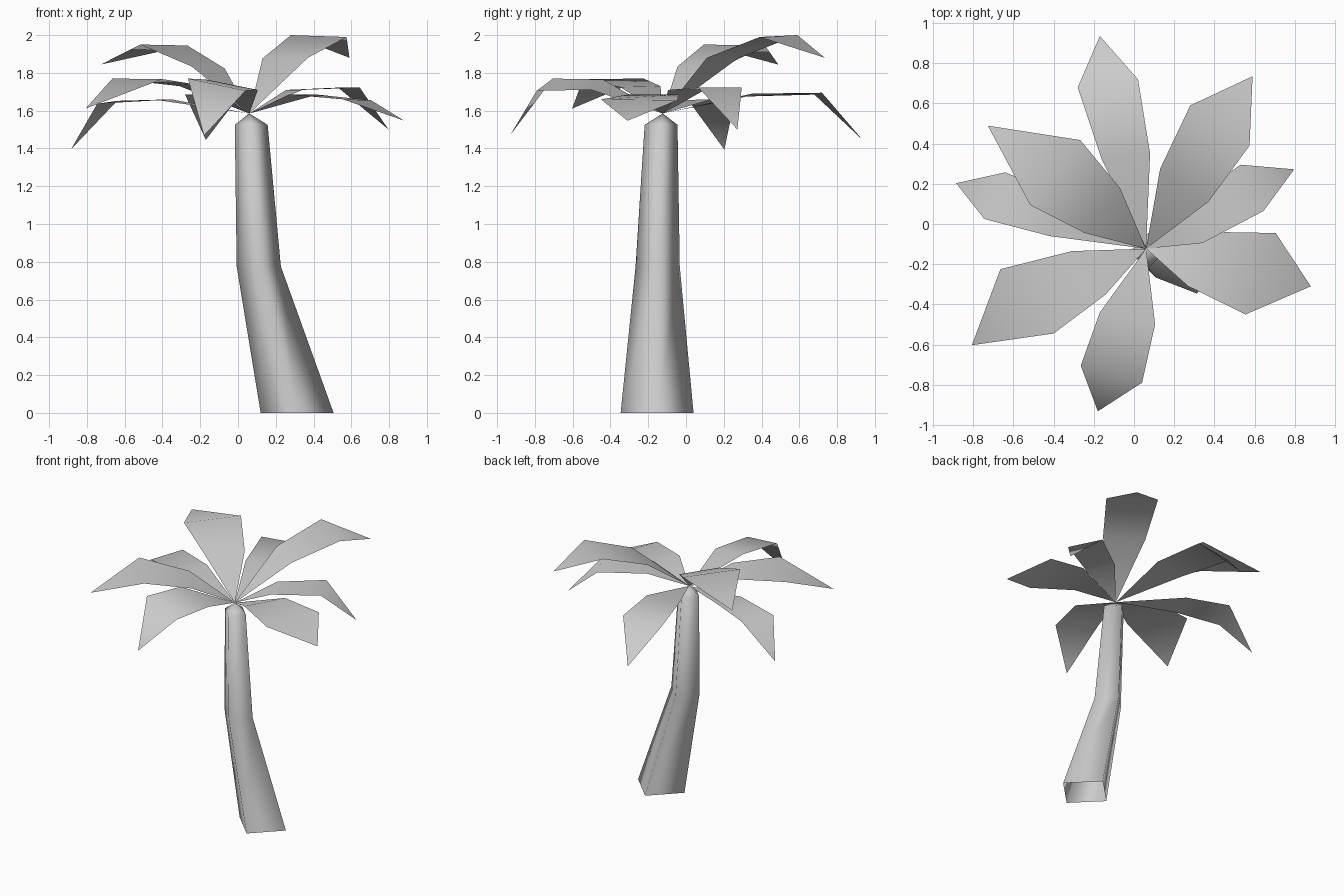
import bpy
import bmesh
import math

cube = bpy.data.objects.get("Cube")
if cube:
    bpy.data.objects.remove(cube, do_unlink=True)

# Single flat colour
GREY = (0.6, 0.6, 0.6, 1.0)
grey = bpy.data.materials.new("plain_grey")
grey.diffuse_color = GREY
grey.use_nodes = True
for node in grey.node_tree.nodes:
    if node.type == "BSDF_PRINCIPLED":
        node.inputs["Base Color"].default_value = GREY


def finish(name, bm):
    """Turn a bmesh into a smooth shaded object."""
    for face in bm.faces:
        face.smooth = True
    mesh = bpy.data.meshes.new(name)
    bm.to_mesh(mesh)
    bm.free()
    mesh.materials.append(grey)
    obj = bpy.data.objects.new(name, mesh)
    bpy.context.collection.objects.link(obj)
    return obj


CROWN = (0.06, -0.123, 1.585)


# Trunk: four-sided tapering tube, open below, with a pointed cap
def make_trunk(rings, sides=4):
    bm = bmesh.new()
    loops = []
    for x, y, z, r in rings:
        angles = [2 * math.pi * i / sides for i in range(sides)]
        loops.append([bm.verts.new((x + r * math.cos(a), y + r * math.sin(a), z))
                      for a in angles])
    for low, high in zip(loops, loops[1:]):
        for i in range(sides):
            j = (i + 1) % sides
            bm.faces.new((low[i], low[j], high[j], high[i]))
    tip = bm.verts.new(CROWN)
    for i in range(sides):
        bm.faces.new((loops[-1][i], loops[-1][(i + 1) % sides], tip))
    return finish("trunk", bm)


make_trunk([(0.313, -0.153, 0.0, 0.193),
            (0.110, -0.150, 0.775, 0.117),
            (0.070, -0.132, 1.525, 0.087)])


# Frond: bent leaf from the crown through two cross folds to a point
def make_frond(name, inner_left, inner_right, outer_left, outer_right, tip):
    bm = bmesh.new()
    root, il, ir, ol, outr, end = [bm.verts.new(p) for p in (
        CROWN, inner_left, inner_right, outer_left, outer_right, tip)]
    bm.faces.new((root, ir, il))
    bm.faces.new((il, ir, outr, ol))
    bm.faces.new((ol, outr, end))
    return finish(name, bm)


make_frond("frond_back", (-0.16, 0.32, 1.675), (0.08, 0.35, 1.69),
           (-0.28, 0.68, 1.685), (0.02, 0.72, 1.695), (-0.17, 0.935, 1.445))
make_frond("frond_back_left", (0.13, 0.275, 1.877), (0.37, 0.11, 1.88),
           (0.28, 0.59, 2.0), (0.575, 0.39, 1.99), (0.59, 0.735, 1.88))
make_frond("frond_left", (0.255, 0.10, 1.71), (0.34, -0.095, 1.71),
           (0.53, 0.295, 1.722), (0.645, 0.065, 1.722), (0.797, 0.272, 1.50))
make_frond("frond_front_left", (0.42, -0.04, 1.685), (0.27, -0.31, 1.685),
           (0.705, -0.045, 1.655), (0.555, -0.45, 1.66), (0.88, -0.31, 1.547))
make_frond("frond_front", (0.105, -0.50, 1.71), (-0.17, -0.44, 1.765),
           (0.04, -0.79, 1.706), (-0.265, -0.705, 1.77), (-0.18, -0.932, 1.468))
make_frond("frond_front_right", (-0.14, -0.35, 1.725), (-0.31, -0.135, 1.73),
           (-0.40, -0.545, 1.767), (-0.665, -0.225, 1.77), (-0.807, -0.603, 1.611))
make_frond("frond_right", (-0.42, -0.06, 1.655), (-0.354, 0.137, 1.66),
           (-0.745, 0.025, 1.637), (-0.64, 0.257, 1.652), (-0.885, 0.203, 1.394))
make_frond("frond_back_right", (-0.245, -0.045, 1.834), (-0.07, 0.18, 1.823),
           (-0.517, 0.095, 1.95), (-0.268, 0.418, 1.945), (-0.727, 0.489, 1.844))
